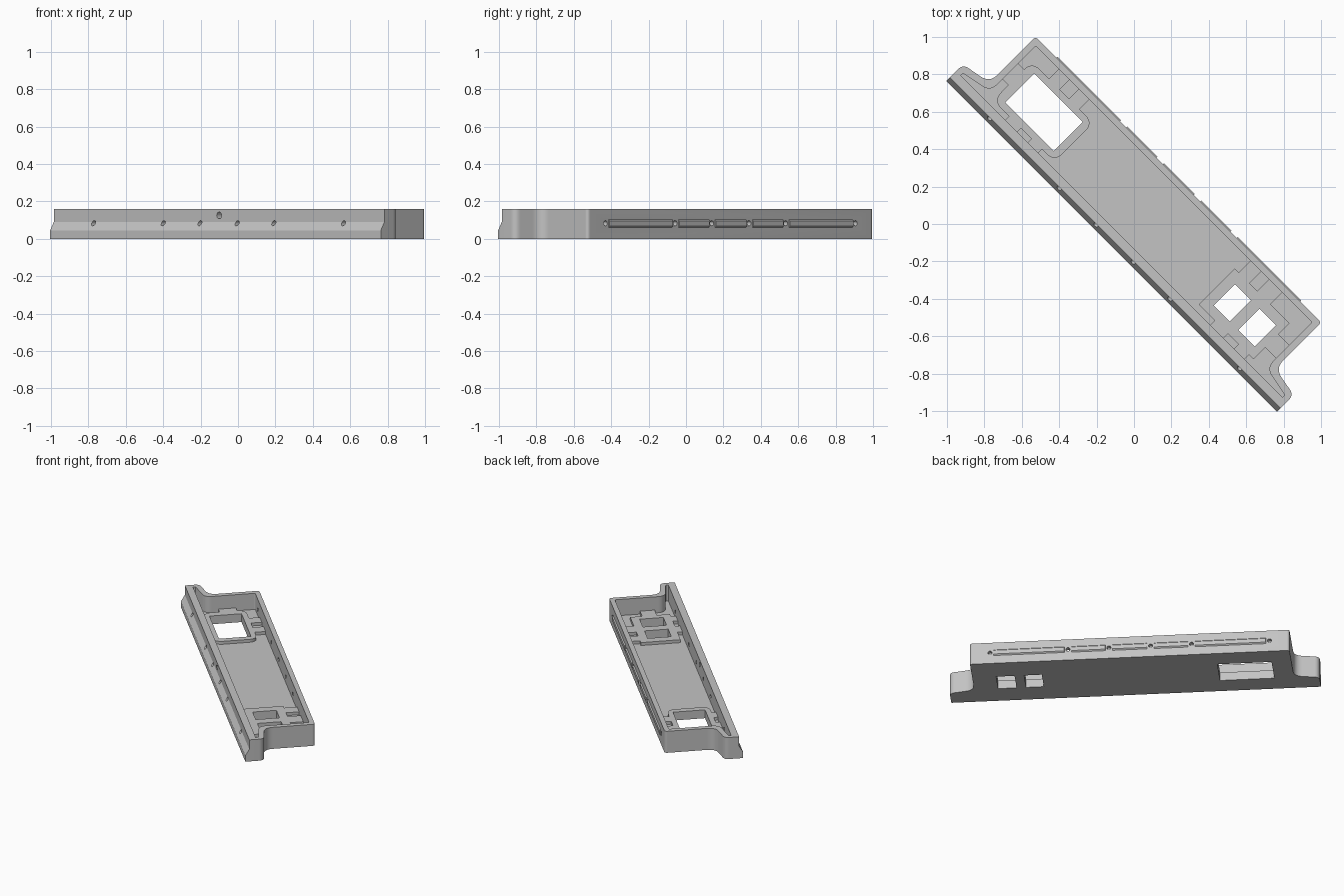
import bpy, bmesh, math
from mathutils import Vector, Matrix

if "Cube" in bpy.data.objects:
    bpy.data.objects.remove(bpy.data.objects["Cube"])

TURN = Matrix.Rotation(-math.pi / 4, 4, 'Z')   # tray lies diagonally
H, FLOOR, PAD = 0.16, 0.04, 0.062
BACK, FRONT = 0.336, -0.17

grey = bpy.data.materials.new("light grey")
grey.diffuse_color = (0.55, 0.55, 0.55, 1)
grey.use_nodes = True
grey.node_tree.nodes["Principled BSDF"].inputs["Base Color"].default_value = grey.diffuse_color


def finish(name, bm):
    bmesh.ops.recalc_face_normals(bm, faces=bm.faces)
    bm.transform(TURN)
    me = bpy.data.meshes.new(name)
    bm.to_mesh(me)
    bm.free()
    ob = bpy.data.objects.new(name, me)
    bpy.context.collection.objects.link(ob)
    me.materials.append(grey)
    return ob


def rounded(points, steps=8):
    """Outline from (u, v, radius) corners."""
    out = []
    for i, (x, y, r) in enumerate(points):
        p = Vector((x, y))
        if r == 0:
            out.append(p)
            continue
        a = Vector(points[i - 1][:2]) - p
        b = Vector(points[(i + 1) % len(points)][:2]) - p
        a, b = p + a.normalized() * r, p + b.normalized() * r
        for k in range(steps + 1):
            t = k / steps
            out.append(a * (1 - t) ** 2 + p * 2 * t * (1 - t) + b * t * t)
    return out


def sweep(name, rings):
    """Closed solid between two matching rings of points."""
    bm = bmesh.new()
    ends = [[bm.verts.new(p) for p in ring] for ring in rings]
    n = len(ends[0])
    bm.faces.new(ends[0])
    bm.faces.new(ends[1])
    for i in range(n):
        j = (i + 1) % n
        bm.faces.new((ends[0][i], ends[0][j], ends[1][j], ends[1][i]))
    return finish(name, bm)


def prism(name, points, z0, z1):
    return sweep(name, [[(p[0], p[1], z) for p in points] for z in (z0, z1)])


def side_profile(name, profile, u0, u1):
    return sweep(name, [[(u, v, z) for v, z in profile] for u in (u0, u1)])


def rect(u0, u1, v0, v1, r=0):
    return rounded([(u0, v0, r), (u1, v0, r), (u1, v1, r), (u0, v1, r)])


def mirrored(half):
    return rounded(half + [(-u, v, r) for u, v, r in reversed(half)])


def drill(u, v, z, r):
    ring = [(u + r * math.cos(a * math.pi / 8), z + r * math.sin(a * math.pi / 8))
            for a in range(16)]
    return sweep("drill", [[(x, y, h) for x, h in ring] for y in (v - 0.07, v + 0.07)])


def span(me):
    xs = [v.co.x for v in me.vertices]
    return max(xs) - min(xs) if xs else 0


def cut(ob, cutter):
    """Subtract the cutter, trying other solvers if one loses the solid."""
    for solver in ('EXACT', 'MANIFOLD', 'FLOAT'):
        mod = ob.modifiers.new("cut", 'BOOLEAN')
        mod.operation, mod.object, mod.solver = 'DIFFERENCE', cutter, solver
        bpy.context.view_layer.update()
        deps = bpy.context.evaluated_depsgraph_get()
        me = bpy.data.meshes.new_from_object(ob.evaluated_get(deps))
        ob.modifiers.remove(mod)
        if span(me) > 0.95 * span(ob.data):
            ob.data = me
            break
    bpy.data.objects.remove(cutter)


# tray body with flared feet at both ends
tray = prism("tray", mirrored([
    (-1.25, FRONT, 0), (-1.25, -0.043, 0.035), (-1.08, -0.012, 0.06),
    (-1.08, BACK, 0.02)]), 0, H)
cut(tray, prism("pocket", mirrored([
    (-1.217, -0.094, 0), (-1.217, -0.076, 0.006), (-1.045, -0.043, 0.05),
    (-1.045, 0.302, 0.01)]), FLOOR, H + 0.1))

# sloped ledge along the front wall
cut(tray, side_profile("ledge_cut", [
    (FRONT - 0.1, 0.045), (FRONT, 0.045), (FRONT + 0.027, 0.09),
    (FRONT + 0.027, H + 0.1), (FRONT - 0.1, H + 0.1)], -1.4, 1.4))

# windows through the floor
windows = {"large": [(-0.947, -0.58, -0.028, 0.191)],
           "small": [(0.61, 0.73, -0.007, 0.155), (0.794, 0.919, -0.007, 0.155)]}
for group in windows.values():
    for w in group:
        cut(tray, prism("window", rect(*w), -0.1, 0.1))

# screw holes in the front and back walls
stops = (-0.945, -0.418, -0.141, 0.141, 0.418, 0.945)
for u in stops:
    cut(tray, drill(u, FRONT + 0.03, 0.083, 0.014))
    cut(tray, drill(u, BACK, 0.083, 0.014))
cut(tray, drill(0, FRONT + 0.03, 0.125, 0.018))

# raised frames around the windows
frames = {"large": rect(-1.0, -0.535, -0.065, 0.228, 0.06),
          "small": rect(0.55, 0.963, -0.06, 0.212)}
for key, outline in frames.items():
    frame = prism(key + "_window_frame", outline, FLOOR - 0.005, PAD)
    for w in windows[key]:
        cut(frame, prism("window", rect(*w), -0.1, 0.1))

# tabs linking the frames to the walls
tabs = [(-0.87, -0.79, 0.227, 0.305), (-0.72, -0.64, 0.227, 0.305),
        (-0.88, -0.79, -0.097, -0.064), (-0.71, -0.63, -0.097, -0.064),
        (-1.047, -0.999, 0.05, 0.17),
        (0.58, 0.66, 0.211, 0.305), (0.72, 0.82, 0.211, 0.305),
        (0.67, 0.77, -0.097, -0.059), (0.85, 0.93, -0.097, -0.059),
        (0.962, 1.047, 0.03, 0.13)]
for i, t in enumerate(tabs):
    prism("frame_tab_%d" % (i + 1), rect(*t), FLOOR - 0.005, PAD)

# bevelled ribs between the holes on the back wall
for i, (a, b) in enumerate(zip(stops, stops[1:])):
    side_profile("back_rib_%d" % (i + 1), [
        (BACK - 0.005, 0.06), (BACK, 0.06), (BACK + 0.008, 0.068),
        (BACK + 0.008, 0.096), (BACK, 0.104), (BACK - 0.005, 0.104)],
        a + 0.024, b - 0.024)

# smooth the rounded corners, keep edges crisp
for ob in bpy.context.scene.objects:
    ob.select_set(True)
bpy.context.view_layer.objects.active = tray
bpy.ops.object.shade_smooth_by_angle(angle=math.radians(30))
